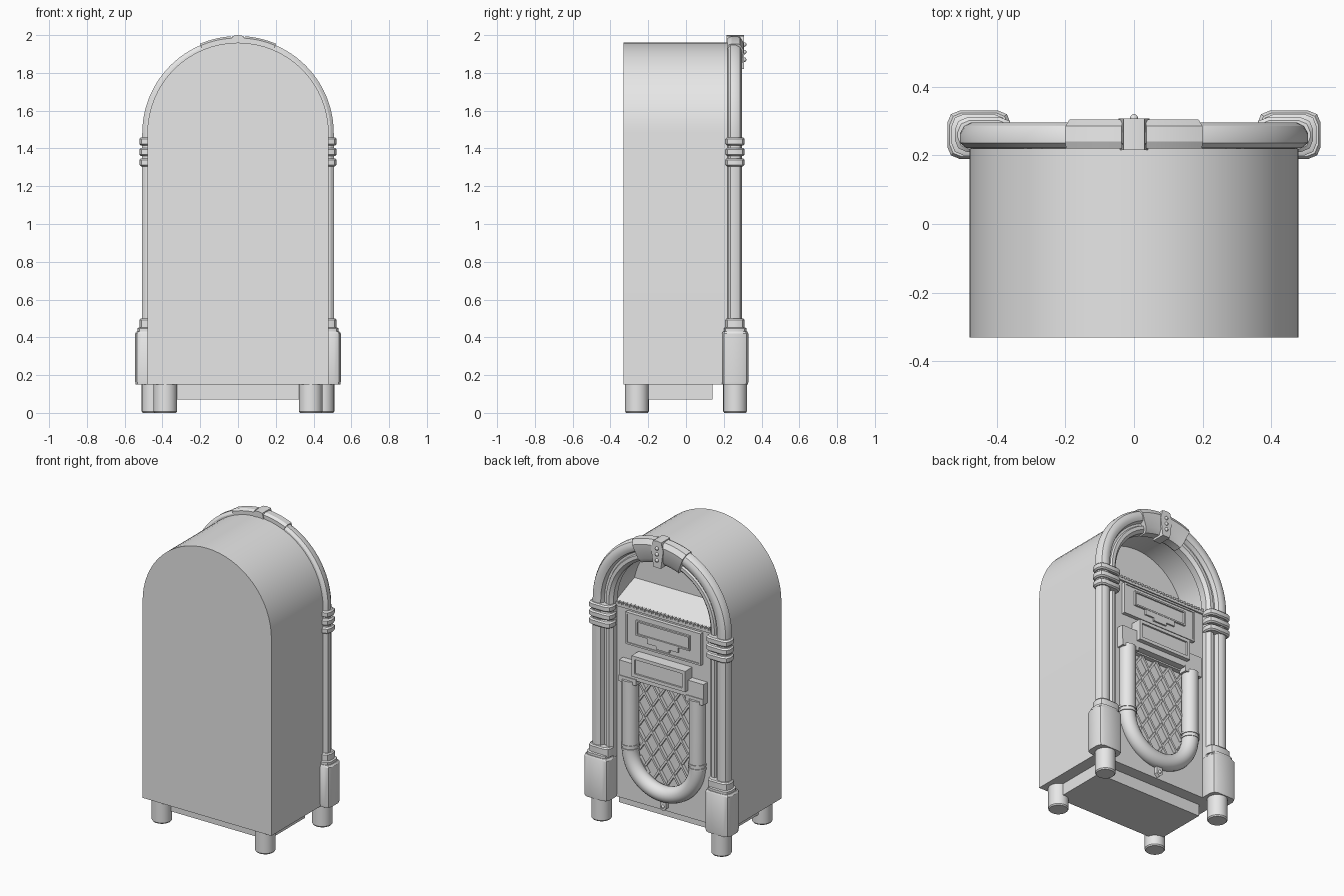
import bpy, bmesh
from math import sin, cos, pi, radians
from mathutils import Vector

cube = bpy.data.objects.get("Cube")
if cube:
    bpy.data.objects.remove(cube, do_unlink=True)

mat = bpy.data.materials.new("light grey")
mat.use_nodes = True
GREY = (0.8, 0.8, 0.8, 1)
mat.diffuse_color = GREY
mat.node_tree.nodes["Principled BSDF"].inputs["Base Color"].default_value = GREY

ARCH_Z, FRONT, BACK = 1.48, 0.22, -0.33
U_Z, U_TOP, U_R = 0.52, 0.98, 0.25


def finish(name, bm, smooth=True):
    bmesh.ops.recalc_face_normals(bm, faces=bm.faces[:])
    me = bpy.data.meshes.new(name)
    bm.to_mesh(me)
    bm.free()
    ob = bpy.data.objects.new(name, me)
    bpy.context.collection.objects.link(ob)
    me.materials.append(mat)
    if smooth:
        shade(ob)
    return ob


def shade(ob):
    bpy.ops.object.select_all(action='DESELECT')
    ob.select_set(True)
    bpy.context.view_layer.objects.active = ob
    bpy.ops.object.shade_smooth_by_angle(angle=radians(30))


def loft(name, loops, smooth=True, closed_ends=True):
    """Skin a list of equal-length point loops."""
    bm = bmesh.new()
    rows = [[bm.verts.new(p) for p in loop] for loop in loops]
    n = len(rows[0])
    for a, b in zip(rows, rows[1:]):
        for i in range(n):
            j = (i + 1) % n
            bm.faces.new((a[i], a[j], b[j], b[i]))
    if closed_ends:
        bm.faces.new(rows[0])
        bm.faces.new(rows[-1])
    return finish(name, bm, smooth)


def prism(name, pts, y0, y1, smooth=True):
    """Extrude an x-z outline along y."""
    return loft(name, [[(x, y, z) for x, z in pts] for y in (y0, y1)], smooth)


def box(name, hx, z0, z1, y0, y1, cx=0):
    return prism(name, [(cx - hx, z0), (cx + hx, z0), (cx + hx, z1), (cx - hx, z1)], y0, y1)


def arc(a0, a1, zc, up=1, steps=32):
    """Sweep stations: outward direction and centre height."""
    angles = [radians(a0 + (a1 - a0) * i / steps) for i in range(steps + 1)]
    return [(cos(a), up * sin(a), zc) for a in angles]


def sweep(name, path, profile):
    """Carry a (radius, y) profile along stations."""
    return loft(name, [[(r * nx, y, zc + r * nz) for r, y in profile] for nx, nz, zc in path])


def outline(path, r):
    return [(r * nx, zc + r * nz) for nx, nz, zc in path]


def column_block(name, cx, cy, sections, chamfer=0.035):
    """Round-cornered block from (z, half width, half depth) sections."""
    loops = []
    for z, hx, hy in sections:
        loop = []
        for k, (sx, sy) in enumerate(((1, 1), (-1, 1), (-1, -1), (1, -1))):
            for t in (0, 45, 90):
                a = radians(90 * k + t)
                loop.append((cx + sx * (hx - chamfer) + chamfer * cos(a),
                             cy + sy * (hy - chamfer) + chamfer * sin(a), z))
        loops.append(loop)
    return loft(name, loops)


def inset_panel(name, hx, z0, z1, y0, y1, margin, depth):
    """Raised box with a sunken front."""
    def ring(m, y):
        return [(-hx + m, y, z0 + m), (hx - m, y, z0 + m), (hx - m, y, z1 - m), (-hx + m, y, z1 - m)]
    return loft(name, [ring(0, y0), ring(0, y1), ring(margin, y1), ring(margin, y1 - depth)])


def cut(ob, cutter):
    mod = ob.modifiers.new("cut", 'BOOLEAN')
    mod.object, mod.operation, mod.solver = cutter, 'DIFFERENCE', 'EXACT'
    bpy.context.view_layer.objects.active = ob
    bpy.ops.object.modifier_apply(modifier=mod.name)
    bpy.data.objects.remove(cutter, do_unlink=True)


# Cabinet with display opening and grille recess
arch = arc(0, 180, ARCH_Z)
body = prism("cabinet", [(0.48, 0.15)] + outline(arch, 0.48) + [(-0.48, 0.15)], BACK, FRONT, False)
lunette = [(0.375, 1.45)] + outline(arch, 0.375) + [(-0.375, 1.45)]
cut(body, prism("opening_cutter", lunette, 0.02, 0.4, False))
u_path = [(1, 0, U_TOP)] + arc(0, 180, U_Z, -1) + [(-1, 0, U_TOP)]
cut(body, prism("grille_cutter", outline(u_path, 0.22), 0.19, 0.4, False))
shade(body)

# Sloping shelf in the opening, with a toothed front edge
loft("display_shelf", [[(x, 0.01, 1.44), (x, 0.215, 1.44), (x, 0.215, 1.465), (x, 0.01, 1.55)]
                       for x in (-0.372, 0.372)])
box("shelf_trim", 0.37, 1.44, 1.46, 0.2, 0.232)
for i in range(26):
    box("shelf_tooth", 0.007, 1.455, 1.472, 0.21, 0.235, -0.35 + 0.028 * i)

# Plinth and legs
box("plinth", 0.4, 0.07, 0.16, -0.25, 0.14)
for s in (-1, 1):
    for name, x, y in (("front_leg", 0.447, 0.26), ("back_leg", 0.385, -0.26)):
        loft(name, [[(s * x + r * cos(a), y + r * sin(a), z) for a in (2 * pi * i / 24 for i in range(24))]
                    for r, z in ((0.057, 0), (0.063, 0.008), (0.063, 0.16))])

# Ribbed arch frame running down into both columns
ribs = [(0.362, 0.21), (0.362, 0.255), (0.382, 0.275), (0.404, 0.275), (0.41, 0.262), (0.424, 0.262),
        (0.434, 0.288), (0.452, 0.296), (0.475, 0.296), (0.495, 0.286), (0.507, 0.265), (0.507, 0.236), (0.49, 0.222)]
sweep("arch_frame", [(1, 0, 0.3)] + arc(0, 180, ARCH_Z, 1, 48) + [(-1, 0, 0.3)], ribs)

# Column feet, necks and triple collars
for s in (-1, 1):
    column_block("column_foot", s * 0.452, 0.26, [(0.15, 0.09, 0.068), (0.165, 0.092, 0.07), (0.42, 0.092, 0.07),
                 (0.432, 0.085, 0.064), (0.432, 0.08, 0.06), (0.448, 0.08, 0.06), (0.452, 0.074, 0.053)])
    column_block("column_neck", s * 0.442, 0.26, [(0.44, 0.08, 0.05), (0.492, 0.08, 0.05), (0.5, 0.074, 0.044)])
    for z in (1.305, 1.36, 1.415):
        column_block("column_collar", s * 0.437, 0.26, [(z, 0.077, 0.042), (z + 0.008, 0.085, 0.05),
                     (z + 0.035, 0.085, 0.05), (z + 0.043, 0.077, 0.042)])

# Crest: wings, keystone and studs
wing = [(0.355, 0.22), (0.355, 0.275), (0.385, 0.296), (0.48, 0.305), (0.512, 0.285), (0.515, 0.24), (0.505, 0.22)]
for s in (-1, 1):
    sweep("crest_wing", arc(90 + s * 4, 90 + s * 23, ARCH_Z, 1, 8), wing)
prism("crest_keystone", [(-0.028, 1.82), (0.028, 1.82), (0.045, 1.94), (0.03, 1.995),
                         (0, 2.0), (-0.03, 1.995), (-0.045, 1.94)], 0.215, 0.308)
for z in (1.87, 1.91, 1.95):
    bm = bmesh.new()
    bmesh.ops.create_uvsphere(bm, u_segments=12, v_segments=8, radius=0.012)
    bmesh.ops.translate(bm, verts=bm.verts, vec=(0, 0.308, z))
    finish("crest_stud", bm)

# Selector panel
inset_panel("selector_panel", 0.28, 1.21, 1.425, 0.21, 0.245, 0.012, 0.006)
inset_panel("selector_window", 0.2, 1.29, 1.39, 0.22, 0.252, 0.01, 0.01)
box("selector_slot", 0.115, 1.255, 1.29, 0.22, 0.25)
box("selector_tab", 0.05, 1.235, 1.255, 0.22, 0.25)

# Stepped header over the grille
box("header_bar", 0.315, 0.99, 1.1, 0.21, 0.265)
for s in (-1, 1):
    box("header_cap", 0.065, 0.96, 1.0, 0.21, 0.27, s * U_R)
inset_panel("header_sign", 0.2, 1.03, 1.17, 0.21, 0.295, 0.022, 0.012)

# U-shaped grille tube with joint bands
def ring(r):
    return [(U_R + r * cos(a), 0.235 + r * sin(a)) for a in (2 * pi * i / 20 for i in range(20))]

sweep("grille_tube", u_path, ring(0.053))
for s in (-1, 1):
    for z in (0.51, 0.535):
        sweep("tube_band", [(s, 0, z), (s, 0, z + 0.014)], ring(0.058))

# Diamond lattice, each bar clipped to the grille outline
def inside(x, z):
    return abs(x) < 0.215 and z < 1.0 and (z > U_Z or x * x + (z - U_Z) ** 2 < 0.215 ** 2)

for s in (-1, 1):
    d = Vector((s * 0.55, 0.835)).normalized()
    side = Vector((-d.y, d.x)) * 0.007
    for k in range(-8, 9):
        start = Vector((k * 0.11, 0.65))
        hits = [p for p in (start + d * (t * 0.01) for t in range(-90, 91)) if inside(p.x, p.y)]
        if len(hits) > 2:
            a, b = hits[0], hits[-1]
            prism("lattice_bar", [a - side, b - side, b + side, a + side], 0.185, 0.21 + s * 0.003)

# Lock tab below the grille
prism("lock_tab", [(-0.022, 0.24), (0.022, 0.24), (0.022, 0.175), (0, 0.155), (-0.022, 0.175)], 0.21, 0.245)
bm = bmesh.new()
bmesh.ops.create_uvsphere(bm, u_segments=12, v_segments=8, radius=0.011)
bmesh.ops.translate(bm, verts=bm.verts, vec=(0, 0.245, 0.187))
finish("lock_stud", bm)
